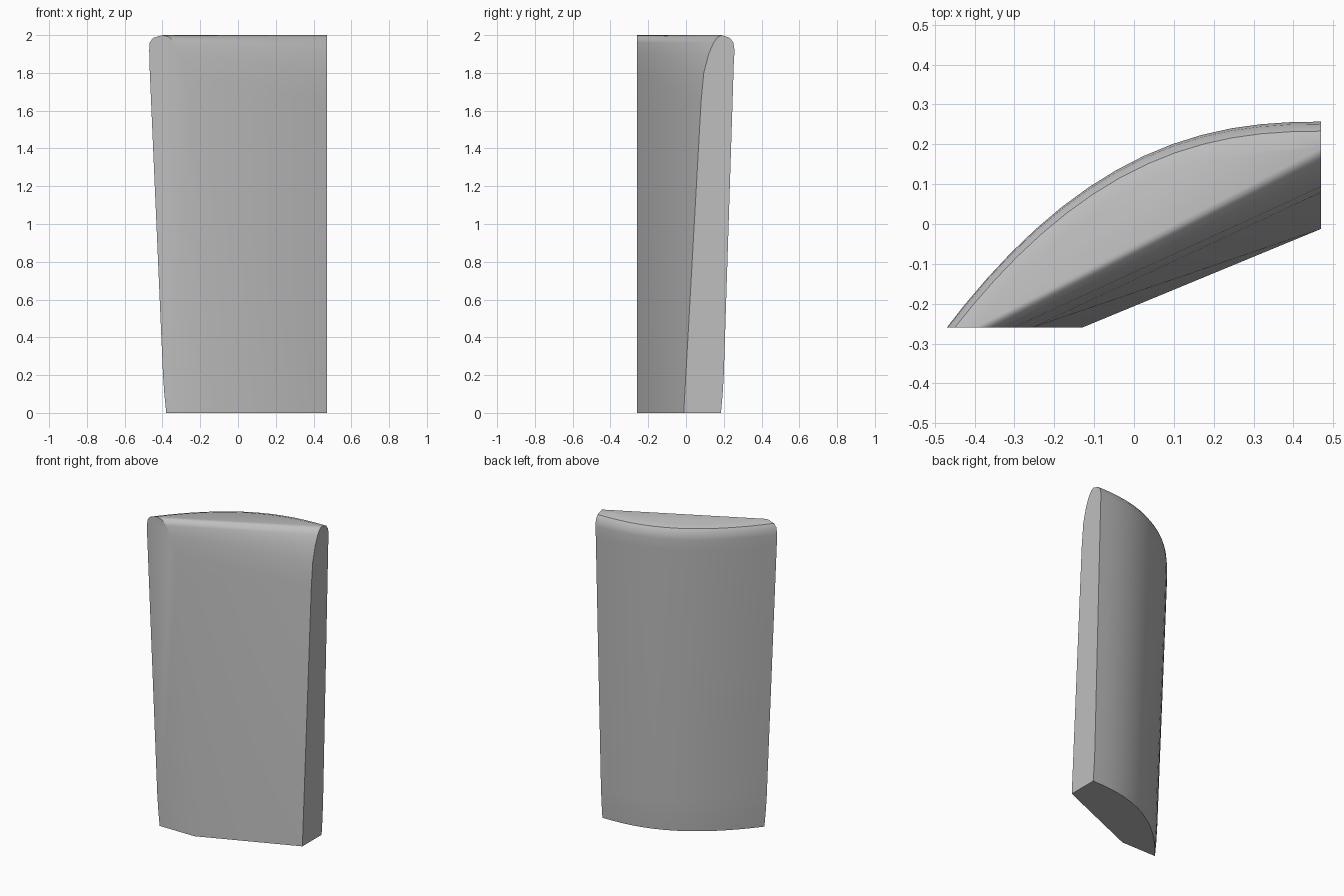
import bpy
import bmesh
import math

cube = bpy.data.objects.get("Cube")
if cube:
    bpy.data.objects.remove(cube, do_unlink=True)

END_X, END_Y = 0.47, -0.26   # planes of the two flat cut ends
SEGMENTS = 14

# (height, x on the front cut, y on the side cut)
FRONT = [(0, -0.13, -0.012), (1.65, -0.255, 0.08), (1.8, -0.28, 0.094),
         (1.9, -0.302, 0.12), (1.96, -0.332, 0.146), (1.99, -0.365, 0.168),
         (2, -0.40, 0.19)]
BACK = [(0, -0.38, 0.185), (0.1, -0.39, 0.194), (0.2, -0.397, 0.2),
        (1.85, -0.469, 0.253), (1.92, -0.47, 0.257), (1.96, -0.468, 0.251),
        (1.985, -0.45, 0.233), (2, -0.40, 0.19)]


def back_row(bm, z, x0, y1):
    """One horizontal line of the bowed back, from the front cut to the side cut."""
    row = []
    for i in range(SEGMENTS + 1):
        s = (i / SEGMENTS) ** 1.15
        bow = 1 - (1 - s) ** 2.4
        row.append(bm.verts.new((x0 + (END_X - x0) * s,
                                 END_Y + (y1 - END_Y) * bow, z)))
    return row


def make_material(name, value):
    mat = bpy.data.materials.new(name)
    mat.use_nodes = True
    colour = (value, value, value, 1)
    mat.diffuse_color = colour
    mat.node_tree.nodes["Principled BSDF"].inputs["Base Color"].default_value = colour
    return mat


bm = bmesh.new()

# Bowed back
back = [back_row(bm, *level) for level in BACK]
for low, high in zip(back, back[1:]):
    for i in range(SEGMENTS):
        bm.faces.new((low[i], low[i + 1], high[i + 1], high[i]))

# Sloping front, meeting the back at the ends of the crest
front = [(bm.verts.new((x, END_Y, z)), bm.verts.new((END_X, y, z)))
         for z, x, y in FRONT[:-1]]
front.append((back[-1][0], back[-1][-1]))
for (a, b), (d, c) in zip(front, front[1:]):
    bm.faces.new((a, b, d))
    bm.faces.new((b, c, d))

# Base, crown and the two flat ends
bm.faces.new([front[0][0], front[0][1]] + back[0][::-1])
bm.faces.new(back[-1])
for end in (0, -1):
    outline = [pair[end] for pair in front] + [row[end] for row in back[-2::-1]]
    bm.faces.new(outline)

bmesh.ops.recalc_face_normals(bm, faces=bm.faces[:])
mesh = bpy.data.meshes.new("curved_panel")
bm.to_mesh(mesh)
bm.free()
mesh.materials.append(make_material("light grey", 0.52))

panel = bpy.data.objects.new("curved_panel", mesh)
bpy.context.collection.objects.link(panel)
bpy.ops.object.select_all(action="DESELECT")
panel.select_set(True)
bpy.context.view_layer.objects.active = panel
bpy.ops.object.shade_smooth_by_angle(angle=math.radians(30))
